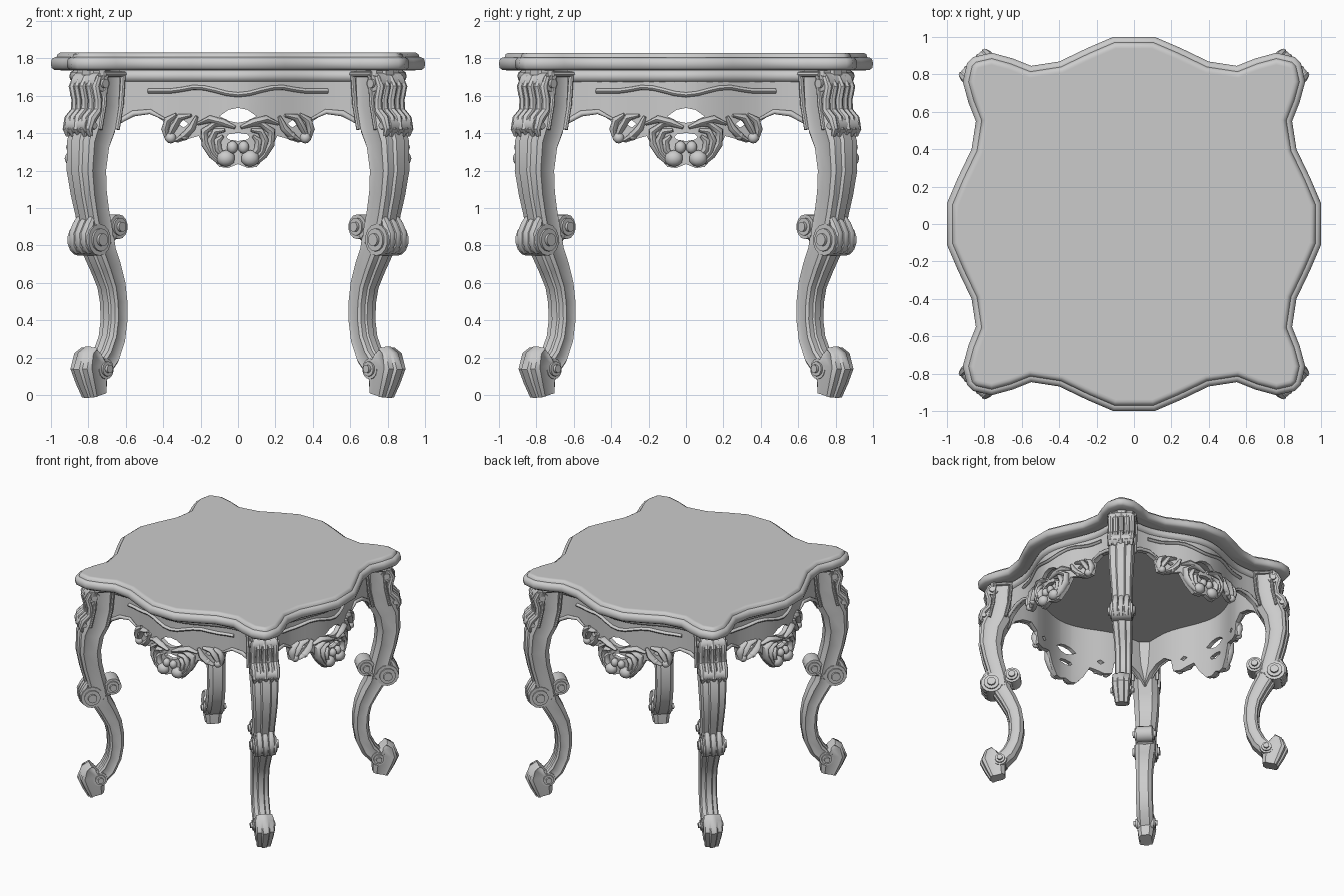
import bpy, bmesh
from math import pi, cos, sin, radians
from mathutils import Vector, Matrix

if "Cube" in bpy.data.objects:
    bpy.data.objects.remove(bpy.data.objects["Cube"])

# ---------- helpers ----------
ROUND = [(cos(2 * pi * i / 8), sin(2 * pi * i / 8)) for i in range(8)]
HALF = [(1, .3), (.84, .42), (.8, .85), (.55, 1), (.35, .9), (-.4, .9), (-.6, .98), (-1, .55)]
LEG = HALF + [(a, -b) for a, b in reversed(HALF)]


def sweep(bm, pts, sizes, normal, section=ROUND):
    """Skin a section along a path; sizes are half extents across / along the normal."""
    pts = [Vector(p) for p in pts]
    normal = Vector(normal)
    rings = []
    for i, p in enumerate(pts):
        t = (pts[min(i + 1, len(pts) - 1)] - pts[max(i - 1, 0)]).normalized()
        side = t.cross(normal).normalized()
        up = side.cross(t)
        a, b = sizes[i]
        rings.append([bm.verts.new(p + side * a * s + up * b * u) for s, u in section])
    n = len(section)
    for r0, r1 in zip(rings, rings[1:]):
        for j in range(n):
            bm.faces.new((r0[j], r0[(j + 1) % n], r1[(j + 1) % n], r1[j]))
    bm.faces.new(rings[0])
    bm.faces.new(rings[-1])


def finish(bm, name, angles, smooth=40):
    """Make one object per rotation angle, sharing the mesh."""
    bmesh.ops.recalc_face_normals(bm, faces=bm.faces)
    me = bpy.data.meshes.new(name)
    bm.to_mesh(me)
    bm.free()
    me.polygons.foreach_set("use_smooth", [True] * len(me.polygons))
    me.set_sharp_from_angle(angle=radians(smooth))
    for a in angles:
        ob = bpy.data.objects.new(name, me)
        ob.rotation_euler.z = radians(a)
        bpy.context.collection.objects.link(ob)


def roll(bm, r, z, rad, hw):
    """Scroll: a drum lying across the leg with a raised eye at each end."""
    for k, extra in ((1, 0), (.72, .012), (.4, .028)):
        m = Matrix.Translation((r, 0, z)) @ Matrix.Rotation(pi / 2, 4, 'X')
        bmesh.ops.create_cone(bm, cap_ends=True, segments=14, radius1=rad * k,
                              radius2=rad * k, depth=2 * (hw + extra), matrix=m)


def leg_sweep(bm, rows, v=0, section=LEG):
    sweep(bm, [(r, v, z) for r, z, _, _ in rows], [(a, b) for _, _, a, b in rows],
          (0, 1, 0), section)


# ---------- table top ----------
eighth = [(.11, 1), (.25, .94), (.40, .868), (.55, .845), (.65, .885), (.76, .915), (.86, .892)]
quarter = eighth + [(y, x) for x, y in reversed(eighth)]
outline = []
for k in range(4):
    rot = Matrix.Rotation(-k * pi / 2, 2)
    outline += [rot @ Vector(p) for p in quarter]
profile = [(.09, 1.735), (.02, 1.737), (.003, 1.75), (0, 1.775), (.006, 1.797), (.022, 1.806),
           (.03, 1.806), (.036, 1.822), (.05, 1.83), (.062, 1.83)]
bm = bmesh.new()
n = len(outline)
rings = []
for inset, z in profile:
    ring = []
    for i, p in enumerate(outline):
        e0 = (p - outline[i - 1]).normalized()
        e1 = (outline[(i + 1) % n] - p).normalized()
        t = (e0 + e1).normalized()
        q = p + Vector((t.y, -t.x)) * inset / max(t.dot(e1), .5)
        ring.append(bm.verts.new((q.x, q.y, z)))
    rings.append(ring)
for r0, r1 in zip(rings, rings[1:]):
    for j in range(n):
        bm.faces.new((r0[j], r0[(j + 1) % n], r1[(j + 1) % n], r1[j]))
bm.faces.new(rings[0])
bm.faces.new(rings[-1])
finish(bm, "table_top", [0], 50)

# ---------- pierced apron ----------


def on_apron(x, z, off=0.0):
    depth = .735 + (.0725 * (1 + cos(pi * x / .52)) if abs(x) < .52 else 0)
    return Vector((x, -depth - off, z))


# x, lower edge, upper hole centre and half height, lower hole centre and half height
stations = [
    (0, 1.235, 1.495, .04, 1.38, .022), (.05, 1.215, 1.495, .03, 1.38, .014),
    (.062, 1.215, 1.495, .022, 1.38, 0), (.10, 1.22, 1.49, 0, 1.37, 0),
    (.16, 1.29, 1.50, 0, 1.40, 0), (.21, 1.385, 1.50, 0, 1.44, 0),
    (.265, 1.37, 1.51, 0, 1.45, 0), (.29, 1.36, 1.51, 0, 1.45, .02),
    (.32, 1.35, 1.51, 0, 1.45, 0), (.38, 1.36, 1.53, 0, 1.46, 0),
    (.40, 1.465, 1.56, 0, 1.51, 0), (.47, 1.51, 1.60, 0, 1.55, 0),
    (.56, 1.495, 1.58, 0, 1.53, 0), (.64, 1.45, 1.56, 0, 1.50, 0),
    (.71, 1.36, 1.50, 0, 1.43, 0)]
stations = [(-s[0],) + s[1:] for s in reversed(stations[1:])] + stations
bm = bmesh.new()
cols = []
for x, low, c1, h1, c2, h2 in stations:
    zs = (1.738, 1.65, c1 + h1, c1 - h1, c2 + h2, c2 - h2, low)
    cols.append([bm.verts.new(on_apron(x, z)) for z in zs])
for i in range(len(cols) - 1):
    for k in range(6):
        hole = k in (2, 4)
        if hole and stations[i][k + 1] + stations[i + 1][k + 1] >= 0:
            continue
        bm.faces.new((cols[i][k], cols[i + 1][k], cols[i + 1][k + 1], cols[i][k + 1]))
bmesh.ops.remove_doubles(bm, verts=bm.verts, dist=1e-4)
ext = bmesh.ops.extrude_face_region(bm, geom=bm.faces[:])
back = [g for g in ext["geom"] if isinstance(g, bmesh.types.BMVert)]
bmesh.ops.translate(bm, verts=back, vec=(0, .035, 0))
finish(bm, "apron", [0, 90, 180, 270])

# ---------- apron carving ----------
bm = bmesh.new()


def rib(pts, w, h, off=.008, taper=True):
    m = len(pts) - 1
    size = [(w * f, h * f) for f in
            [(.4 + .6 * sin(pi * i / m) if taper else 1) for i in range(m + 1)]]
    sweep(bm, [on_apron(x, z, off) for x, z in pts], size, (0, -1, 0))


def blob(x, z, rx, ry, rz):
    m = Matrix.Translation(on_apron(x, z, .01)) @ Matrix.Diagonal((rx, ry, rz, 1))
    bmesh.ops.create_icosphere(bm, subdivisions=2, radius=1, matrix=m)


xs = [i * .06 - .66 for i in range(23)]
rib([(x, 1.705) for x in xs], .03, .022, .0, False)
rib([(x, 1.625 - .02 * cos(pi * x / .22) * (abs(x) < .34)) for x in xs[3:-3]], .013, .018, 0, False)
for s in (-1, 1):
    # nested shell ribs and bottom curls
    for pts in ([(.05, 1.445), (.12, 1.45), (.18, 1.41), (.175, 1.34), (.14, 1.28), (.10, 1.24)],
                [(.07, 1.415), (.12, 1.41), (.145, 1.36), (.13, 1.30), (.09, 1.25)],
                [(.08, 1.385), (.11, 1.36), (.105, 1.31), (.07, 1.27)],
                [(.015, 1.43), (.08, 1.455), (.15, 1.475), (.215, 1.45)],
                # leaf clusters beside the shell
                [(.22, 1.49), (.245, 1.43), (.28, 1.39), (.33, 1.36)],
                [(.25, 1.495), (.31, 1.485), (.345, 1.43), (.375, 1.37)],
                [(.33, 1.50), (.375, 1.47), (.39, 1.42), (.38, 1.365)],
                # raised edge of the arch
                [(.39, 1.475), (.47, 1.515), (.56, 1.505), (.64, 1.46), (.70, 1.38)]):
        wide = .016 if pts[-1][0] > .6 else .022
        rib([(s * x, z) for x, z in pts], wide, .034 if wide > .02 else .014)
    blob(s * .065, 1.265, .05, .042, .045)
    blob(s * .03, 1.325, .03, .03, .035)
    blob(s * .285, 1.385, .024, .028, .024)
    blob(s * .36, 1.375, .03, .03, .03)
finish(bm, "apron_carving", [0, 90, 180, 270], 50)

# ---------- cabriole legs (built along +x, then turned to the corners) ----------
corners = [45, 135, 225, 315]
bm = bmesh.new()
leg_sweep(bm, [(1.05, 1.737, .10, .10), (1.05, 1.69, .10, .10), (1.055, 1.55, .095, .10),
               (1.085, 1.44, .105, .10), (1.13, 1.34, .10, .10), (1.143, 1.2, .09, .094),
               (1.125, 1.08, .083, .086), (1.10, .98, .08, .08), (1.075, .88, .08, .08),
               (1.06, .80, .07, .078)])
leg_sweep(bm, [(1.06, .84, .075, .08), (1.045, .77, .075, .08), (1.0, .69, .072, .074),
               (.955, .59, .065, .068), (.938, .50, .062, .066), (.935, .40, .06, .065),
               (.952, .30, .06, .065), (.995, .21, .062, .066), (1.06, .14, .06, .066)])
finish(bm, "leg", corners)

# knee scrolls with linking strap
bm = bmesh.new()
roll(bm, 1.125, .83, .085, .08)
roll(bm, .965, .90, .066, .065)
leg_sweep(bm, [(1.13, .80, .03, .075), (1.05, .80, .03, .075), (.98, .85, .03, .065)], 0, ROUND)
for v in (-.045, 0, .045):
    leg_sweep(bm, [(1.15, .95, .012, .02), (1.165, .91, .03, .026), (1.20, .86, .022, .026),
                   (1.20, .80, .016, .022), (1.17, .76, .01, .015)], v, ROUND)
finish(bm, "knee_scroll", corners)

# pointed feet with scroll
bm = bmesh.new()
leg_sweep(bm, [(1.11, .235, .035, .062), (1.13, .215, .06, .07), (1.125, .155, .10, .074),
               (1.105, .08, .085, .066), (1.085, 0, .062, .054)])
roll(bm, 1.06, .14, .055, .066)
finish(bm, "foot", corners)

# carved leaf capital on each leg
bm = bmesh.new()
roll(bm, 1.115, 1.665, .06, .088)
roll(bm, 1.185, 1.44, .048, .075)
for v, k in ((-.085, .9), (-.045, 1), (0, 1.15), (.045, 1), (.085, .9)):
    out = .03 * (k - 1)
    leg_sweep(bm, [(1.14 + out, 1.70, .02, .018), (1.165 + out, 1.65, .025 * k, .024),
                   (1.145 + out, 1.58, .026 * k, .022), (1.15 + out, 1.52, .026 * k, .024),
                   (1.195 + out, 1.475, .03 * k, .026), (1.215 + out, 1.42, .02, .02),
                   (1.20, 1.385, .01, .012)], v, ROUND)
# side panel frames of the post
for s in (-1, 1):
    frame = [(.965, 1.715), (.98, 1.55), (1.01, 1.42)]
    for shift in (0, .13):
        sweep(bm, [(r + shift, s * .098, z) for r, z in frame], [(.012, .014)] * 3, (0, 1, 0))
    sweep(bm, [(.955, s * .098, 1.715), (1.11, s * .098, 1.715)], [(.014, .016)] * 2, (0, 1, 0))
finish(bm, "leg_capital", corners)
